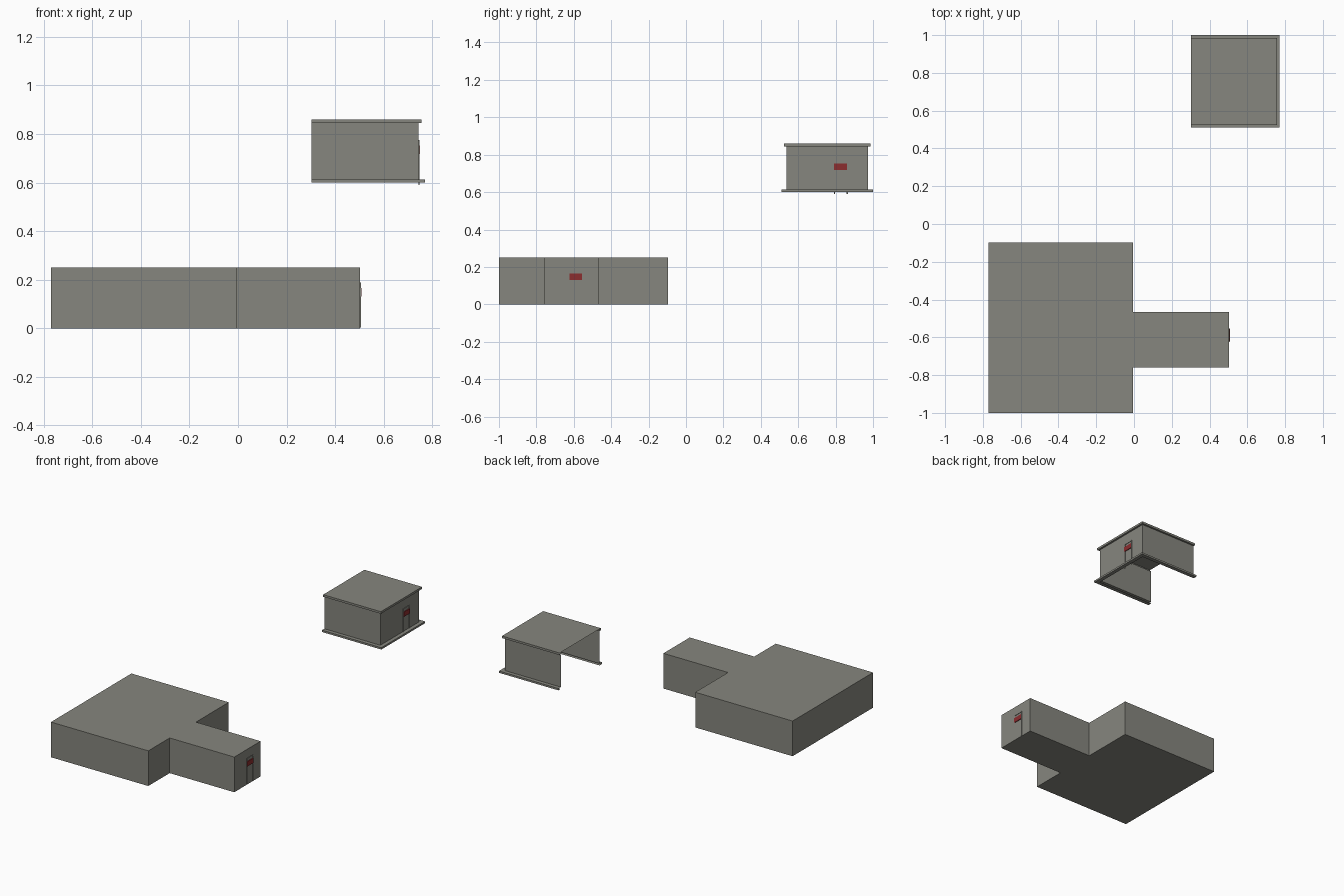
import bpy, bmesh

if "Cube" in bpy.data.objects:
    bpy.data.objects.remove(bpy.data.objects["Cube"])


def material(name, rgb):
    m = bpy.data.materials.new(name)
    m.diffuse_color = (*rgb, 1)
    m.use_nodes = True
    m.node_tree.nodes["Principled BSDF"].inputs["Base Color"].default_value = m.diffuse_color
    return m


CONCRETE = material("concrete grey", (0.24, 0.24, 0.21))
RED = material("sign red", (0.26, 0.026, 0.028))


def finish(name, bm, mat):
    bmesh.ops.recalc_face_normals(bm, faces=bm.faces)
    mesh = bpy.data.meshes.new(name)
    bm.to_mesh(mesh)
    bm.free()
    mesh.materials.append(mat)
    ob = bpy.data.objects.new(name, mesh)
    bpy.context.collection.objects.link(ob)
    return ob


def prism(name, outline, z0, z1, mat):
    bm = bmesh.new()
    face = bm.faces.new([bm.verts.new((x, y, z0)) for x, y in outline])
    ext = bmesh.ops.extrude_face_region(bm, geom=[face], use_keep_orig=True)
    for v in ext["geom"]:
        if isinstance(v, bmesh.types.BMVert):
            v.co.z = z1
    return finish(name, bm, mat)


def plate(name, x, y0, y1, z0, z1, mat, depth=0.004):
    return prism(name, [(x, y0), (x + depth, y0), (x + depth, y1), (x, y1)], z0, z1, mat)


# Lower T-shaped room with entrance corridor
prism("lower_room", [(-0.77, -1.0), (-0.005, -1.0), (-0.005, -0.76), (0.503, -0.76),
                     (0.503, -0.465), (-0.005, -0.465), (-0.005, -0.097), (-0.77, -0.097)],
      0, 0.25, CONCRETE)

# Entrance hut: thin shell swept around three sides, open at the back and floor
section = [(0, 0.60), (0.027, 0.60), (0.027, 0.613), (0, 0.613),
           (0, 0.845), (0.013, 0.845), (0.013, 0.86)]          # outward offset, height
bm = bmesh.new()
rings = []
for d, z in section:
    rings.append([bm.verts.new(p) for p in (
        (0.303, 0.537 - d, z), (0.743 + d, 0.537 - d, z),
        (0.743 + d, 0.973 + d, z), (0.303, 0.973 + d, z))])
for a, b in zip(rings, rings[1:]):
    for i in range(3):
        bm.faces.new((a[i], a[i + 1], b[i + 1], b[i]))
bm.faces.new(rings[-1])                                         # roof
finish("hut_shell", bm, CONCRETE)


# Doorway trims and red signs on both +x end walls
def doorway(prefix, x, y, z):
    w, h, t = 0.075, 0.185, 0.006
    plate(prefix + "_door_lintel", x, y, y + w, z + h - t, z + h, CONCRETE)
    plate(prefix + "_door_jamb_near", x, y, y + t, z, z + h - t, CONCRETE)
    plate(prefix + "_door_jamb_far", x, y + w - t, y + w, z, z + h - t, CONCRETE)
    plate(prefix + "_door_sign", x, y + 0.002, y + w - 0.005, z + 0.128, z + 0.162, RED, 0.006)


doorway("lower", 0.5025, -0.625, 0.003)
doorway("hut", 0.7425, 0.79, 0.59 + 0.0)
